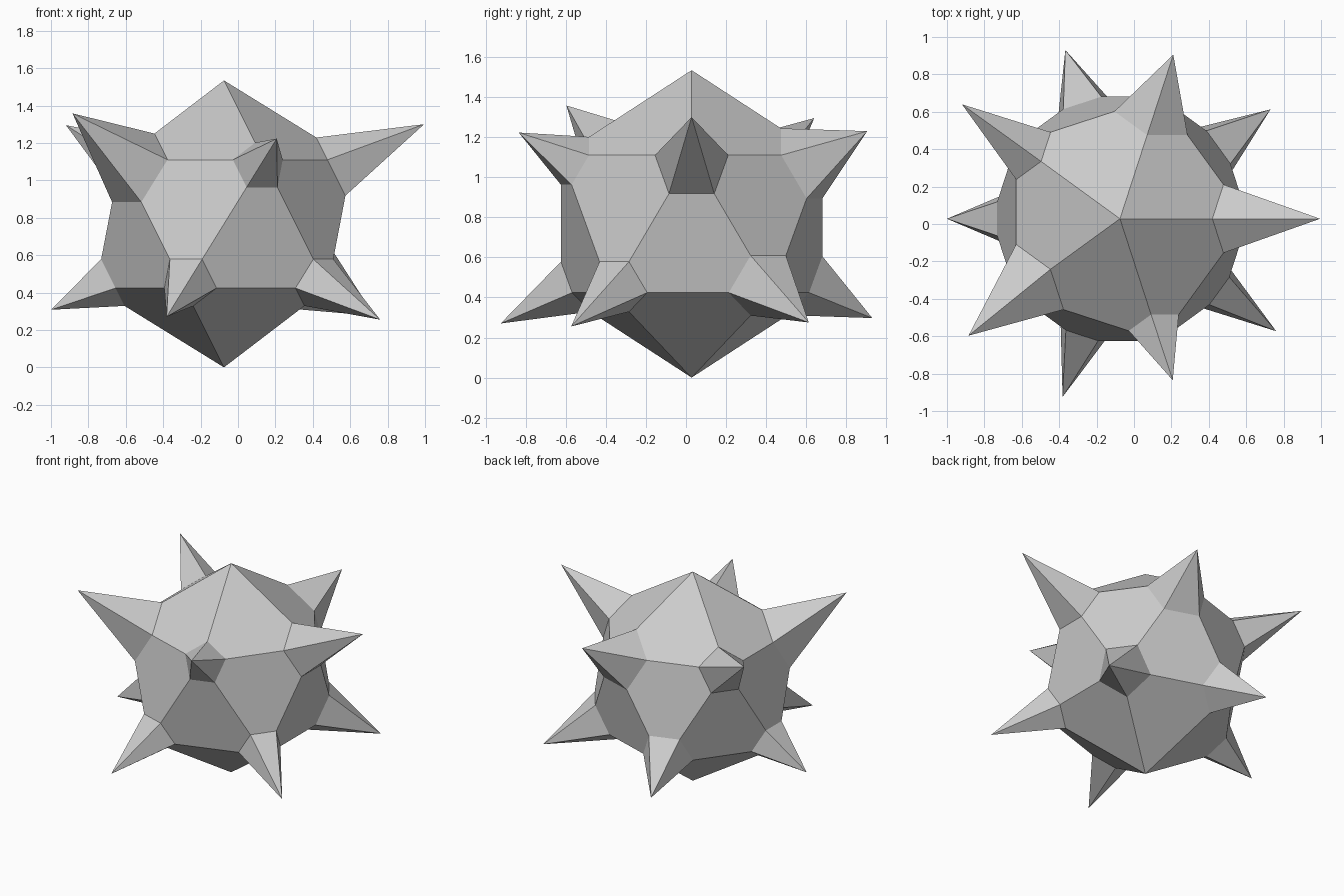
import bpy, bmesh
from mathutils import Vector

if "Cube" in bpy.data.objects:
    bpy.data.objects.remove(bpy.data.objects["Cube"])

CENTRE = Vector((-0.075, 0.028, 0.767))
RADIUS = 0.767

# Each spike: share of the edge its base takes up, then its tip
SPIKES = [
    (0.28, (0.995, 0.028, 1.30)), (0.315, (0.21, 0.905, 1.23)),
    (0.24, (-0.92, 0.64, 1.295)), (0.33, (-0.885, -0.597, 1.358)),
    (0.215, (0.207, -0.835, 1.223)), (0.225, (-1.0, 0.028, 0.308)),
    (0.27, (0.73, 0.613, 0.275)), (0.265, (-0.367, 0.93, 0.297)),
    (0.225, (-0.382, -0.925, 0.27)), (0.225, (0.76, -0.573, 0.255)),
]


def make_object(name, polygons):
    """Make a flat-shaded object from a list of polygons (lists of points)."""
    bm = bmesh.new()
    for points in polygons:
        bm.faces.new([bm.verts.new(p) for p in points])
    bmesh.ops.remove_doubles(bm, verts=bm.verts, dist=1e-4)
    mesh = bpy.data.meshes.new(name)
    bm.to_mesh(mesh)
    bm.free()
    bpy.context.collection.objects.link(bpy.data.objects.new(name, mesh))


# Guide icosahedron
guide = bmesh.new()
bmesh.ops.create_icosphere(guide, subdivisions=1, radius=RADIUS)
bmesh.ops.translate(guide, verts=guide.verts, vec=CENTRE)
corners = [v.co.copy() for v in guide.verts]
triangles = [[v.index for v in f.verts] for f in guide.faces]
guide.free()

# Match each spike to its nearest corner; the two poles stay plain
spike_at = {}
for share, tip in SPIKES:
    tip = Vector(tip)
    nearest = min(range(len(corners)), key=lambda i: (corners[i] - tip).length)
    spike_at[nearest] = (share, tip)


def cut(a, b):
    """Point where the corner a is trimmed along the edge towards b."""
    return corners[a].lerp(corners[b], spike_at[a][0])


body = []
spike_sides = {i: [] for i in spike_at}
for tri in triangles:
    outline = []
    for k, a in enumerate(tri):
        after, before = tri[(k + 1) % 3], tri[k - 1]
        if a in spike_at:
            p, q = cut(a, before), cut(a, after)
            outline += [p, q]
            spike_sides[a].append([q, p, spike_at[a][1]])
        else:
            outline.append(corners[a])
    body.append(outline)

# Body with trimmed corners
make_object("body", body)

# Five-sided spikes on the trimmed corners
for n, sides in enumerate(spike_sides.values(), 1):
    make_object(f"spike_{n:02d}", sides)
